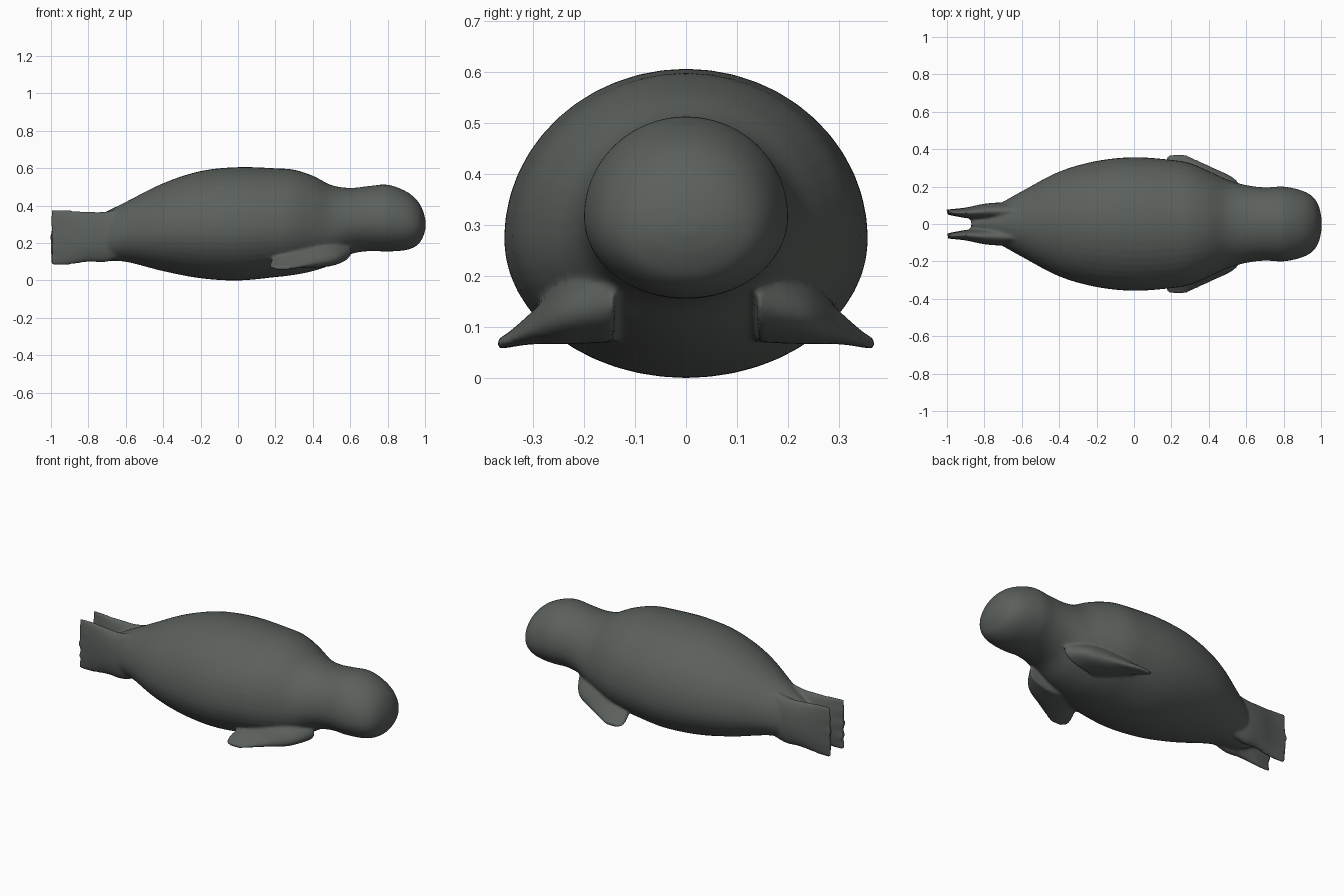
import bpy, bmesh, math
from mathutils import Vector

cube = bpy.data.objects.get("Cube")
if cube:
    bpy.data.objects.remove(cube)

skin = bpy.data.materials.new("dark grey skin")
skin.use_nodes = True
COLOUR = (0.105, 0.118, 0.108, 1)
skin.diffuse_color = COLOUR
skin.node_tree.nodes["Principled BSDF"].inputs["Base Color"].default_value = COLOUR
skin.node_tree.nodes["Principled BSDF"].inputs["Roughness"].default_value = 0.7


def spline(rows, steps):
    """Catmull-Rom interpolation through rows of section values."""
    pts = [Vector(r) for r in rows]
    pts = [pts[0]] + pts + [pts[-1]]
    out = []
    for a, b, c, d in zip(pts, pts[1:], pts[2:], pts[3:]):
        for i in range(steps):
            t = i / steps
            out.append(b + (c - a) * t / 2 + (2 * a - 5 * b + 4 * c - d) * t * t / 2
                       + (3 * b - a - 3 * c + d) * t ** 3 / 2)
    return out + [pts[-1]]


def loft(bm, rows, sideways=False, mirror=1, scallop=0, steps=6, sides=48):
    """Skin oval sections: (position, centre, half width, low z, high z)."""
    rings = []
    for p, c, w, lo, hi in spline(rows, steps):
        mid = lo + 0.45 * (hi - lo)
        ring = []
        for k in range(sides):
            a = 2 * math.pi * k / sides
            s = math.sin(a)
            u = c + w * math.cos(a)
            z = mid + s * ((hi - mid) if s > 0 else (mid - lo))
            x, y = (u, p) if sideways else (p, u)
            if scallop and x < -0.9:
                wave = math.cos((z - lo) / (hi - lo) * 8 * math.pi)
                x += scallop * (1 - wave) * (-0.9 - x) / 0.1
            ring.append(bm.verts.new((x, y * mirror, z)))
        rings.append(ring)
    faces = [bm.faces.new(rings[0]), bm.faces.new(rings[-1])]
    for r, q in zip(rings, rings[1:]):
        for k in range(sides):
            n = (k + 1) % sides
            faces.append(bm.faces.new((r[k], r[n], q[n], q[k])))
    bmesh.ops.recalc_face_normals(bm, faces=faces)


# Torso, neck and blunt round head
BODY = [
    (-0.87, 0, 0.02, 0.17, 0.28), (-0.75, 0, 0.09, 0.11, 0.345),
    (-0.6, 0, 0.175, 0.10, 0.42), (-0.4, 0, 0.28, 0.05, 0.52),
    (-0.2, 0, 0.337, 0.012, 0.585), (0, 0, 0.357, 0.0, 0.606),
    (0.2, 0, 0.343, 0.018, 0.6), (0.3, 0, 0.325, 0.03, 0.592),
    (0.4, 0, 0.283, 0.05, 0.56), (0.5, 0, 0.237, 0.085, 0.51),
    (0.6, 0, 0.208, 0.14, 0.495), (0.7, 0, 0.196, 0.157, 0.505),
    (0.8, 0, 0.2, 0.155, 0.512), (0.9, 0, 0.178, 0.163, 0.476),
    (0.96, 0, 0.142, 0.19, 0.425), (0.99, 0, 0.09, 0.235, 0.37),
    (1.003, 0, 0.03, 0.28, 0.32),
]
# Upright, scalloped hind flippers
HIND = [
    (-0.55, 0.07, 0.04, 0.15, 0.41), (-0.7, 0.068, 0.047, 0.10, 0.37),
    (-0.8, 0.066, 0.042, 0.10, 0.367), (-0.9, 0.06, 0.028, 0.085, 0.375),
    (-1.005, 0.064, 0.013, 0.08, 0.385),
]
# Swept-back fore flippers, flaring sideways out of the chest
FORE = [
    (0.14, 0.42, 0.19, 0.07, 0.25), (0.24, 0.37, 0.17, 0.066, 0.19),
    (0.3, 0.30, 0.125, 0.066, 0.132), (0.345, 0.25, 0.08, 0.06, 0.092),
    (0.37, 0.235, 0.045, 0.056, 0.076),
]

bm = bmesh.new()
loft(bm, BODY)
for side in (1, -1):
    loft(bm, HIND, mirror=side, scallop=0.008)
    loft(bm, FORE, sideways=True, mirror=side)
mesh = bpy.data.meshes.new("body_and_flippers")
bm.to_mesh(mesh)
bm.free()
mesh.materials.append(skin)
seal = bpy.data.objects.new("body_and_flippers", mesh)
bpy.context.collection.objects.link(seal)

# Fuse the parts into one skin and soften the joins
fuse = seal.modifiers.new("fuse", "REMESH")
fuse.mode = "VOXEL"
fuse.voxel_size = 0.0085
fuse.use_smooth_shade = True
soften = seal.modifiers.new("soften", "SMOOTH")
soften.factor = 0.5
soften.iterations = 5
